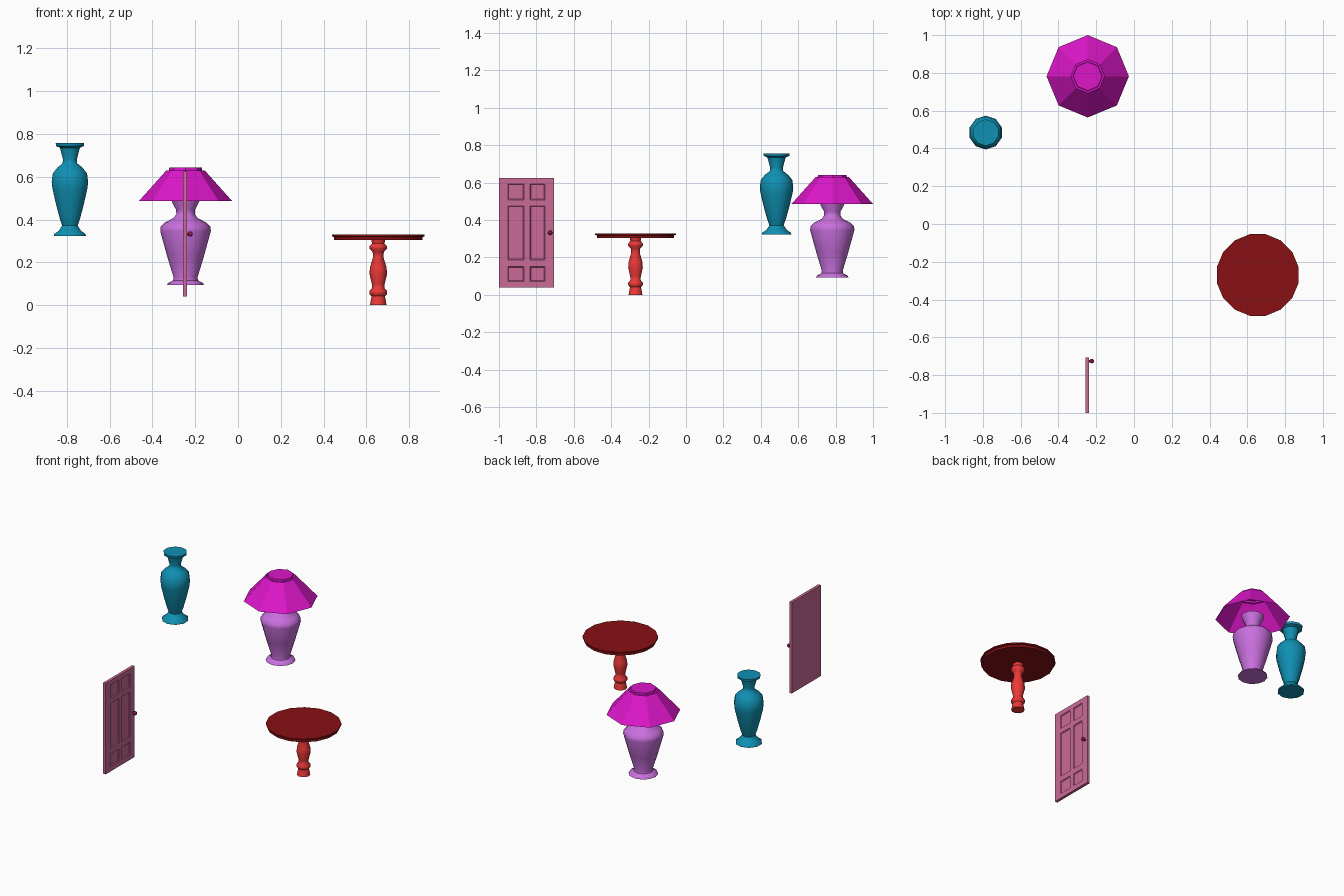
import bpy, bmesh, math
from mathutils import Matrix, Vector

if "Cube" in bpy.data.objects:
    bpy.data.objects.remove(bpy.data.objects["Cube"])


def material(name, rgb):
    m = bpy.data.materials.new(name)
    m.diffuse_color = (*rgb, 1)
    m.use_nodes = True
    m.node_tree.nodes["Principled BSDF"].inputs["Base Color"].default_value = m.diffuse_color
    return m


def finish(bm, name, mat, smooth_angle=None):
    bmesh.ops.recalc_face_normals(bm, faces=bm.faces)
    me = bpy.data.meshes.new(name)
    bm.to_mesh(me)
    bm.free()
    me.materials.append(mat)
    if smooth_angle:
        me.shade_smooth()
        me.set_sharp_from_angle(angle=math.radians(smooth_angle))
    ob = bpy.data.objects.new(name, me)
    bpy.context.collection.objects.link(ob)
    return ob


def lathe(name, profile, sides, centre, mat, phase=0.0, smooth=50, bottom=True):
    """Turn an (r, z) profile, listed bottom to top, into a ring-by-ring solid."""
    bm = bmesh.new()
    rings = []
    for r, z in profile:
        ring = []
        for i in range(sides):
            a = 2 * math.pi * (i + phase) / sides
            ring.append(bm.verts.new((r * math.cos(a), r * math.sin(a), z)))
        rings.append(ring)
    for lo, hi in zip(rings, rings[1:]):
        for i in range(sides):
            j = (i + 1) % sides
            bm.faces.new((lo[i], lo[j], hi[j], hi[i]))
    bm.faces.new(rings[-1])
    if bottom:
        bm.faces.new(rings[0][::-1])
    ob = finish(bm, name, mat, smooth)
    ob.location = (*centre, 0)
    return ob


teal = material("teal", (0.005, 0.28, 0.45))
magenta = material("magenta", (0.72, 0.008, 0.58))
lilac = material("lilac", (0.58, 0.16, 0.72))
maroon = material("maroon", (0.25, 0.005, 0.007))
red = material("red", (0.83, 0.04, 0.04))
pink = material("pink", (0.60, 0.145, 0.31))
crimson = material("crimson", (0.25, 0.01, 0.07))

# Vase
lathe("vase", [(0.079, 0.323), (0.077, 0.332), (0.054, 0.348), (0.038, 0.372),
               (0.050, 0.405), (0.068, 0.470), (0.086, 0.545), (0.0895, 0.575),
               (0.084, 0.615), (0.062, 0.642), (0.036, 0.662), (0.034, 0.680),
               (0.049, 0.735), (0.068, 0.743), (0.070, 0.757)],
      10, (-0.785, 0.484), teal, phase=0.5 * 5)

# Lamp: turned base and octagonal shade
lamp = (-0.245, 0.782)
lathe("lamp_base", [(0.087, 0.093), (0.082, 0.103), (0.058, 0.116), (0.056, 0.130),
                    (0.085, 0.225), (0.118, 0.345), (0.117, 0.365), (0.098, 0.385),
                    (0.056, 0.407), (0.043, 0.425), (0.044, 0.445), (0.064, 0.483),
                    (0.066, 0.497)], 12, lamp, lilac)
lathe("lamp_shade", [(0.218, 0.486), (0.089, 0.630), (0.078, 0.630), (0.076, 0.642)],
      8, lamp, magenta, smooth=None, bottom=False)

# Round table: stepped top and turned pedestal
table = (0.655, -0.27)
lathe("table_top", [(0.211, 0.304), (0.211, 0.318), (0.220, 0.321), (0.220, 0.329)],
      16, table, maroon, phase=0.5)
lathe("table_pedestal", [(0.039, 0.0), (0.031, 0.042), (0.041, 0.052), (0.041, 0.066),
                         (0.028, 0.080), (0.030, 0.100), (0.041, 0.145), (0.039, 0.175),
                         (0.024, 0.225), (0.026, 0.248), (0.041, 0.263), (0.041, 0.275),
                         (0.029, 0.288), (0.033, 0.306)], 10, table, red)

# Door slab with six recessed panels on its +x face
Y_PAN = [(-0.952, -0.866), (-0.834, -0.754)]
Z_PAN = [(0.072, 0.152), (0.187, 0.476), (0.508, 0.594)]
bm = bmesh.new()
bmesh.ops.create_cube(bm, size=1, matrix=Matrix.Translation((-0.248, -0.8535, 0.332))
                      @ Matrix.Diagonal((0.018, 0.293, 0.584, 1)))
for pairs, axis in ((Y_PAN, Vector((0, 1, 0))), (Z_PAN, Vector((0, 0, 1)))):
    for cut in (c for pair in pairs for c in pair):
        bmesh.ops.bisect_plane(bm, geom=bm.verts[:] + bm.edges[:] + bm.faces[:],
                               plane_co=axis * cut, plane_no=axis)
bm.normal_update()


def is_panel(f):
    c = f.calc_center_median()
    return (f.normal.x > 0.9 and any(a < c.y < b for a, b in Y_PAN)
            and any(a < c.z < b for a, b in Z_PAN))


bmesh.ops.inset_individual(bm, faces=[f for f in bm.faces if is_panel(f)],
                           thickness=0.006, depth=-0.005)
finish(bm, "door", pink)

# Door knob: stem and ball
bm = bmesh.new()
bmesh.ops.create_uvsphere(bm, u_segments=10, v_segments=8, radius=0.012,
                          matrix=Matrix.Translation((-0.223, -0.726, 0.332)))
bmesh.ops.create_cone(bm, cap_ends=True, segments=8, radius1=0.006, radius2=0.006,
                      depth=0.02, matrix=Matrix.Translation((-0.235, -0.726, 0.332))
                      @ Matrix.Rotation(math.pi / 2, 4, 'Y'))
finish(bm, "door_knob", crimson, 50)
